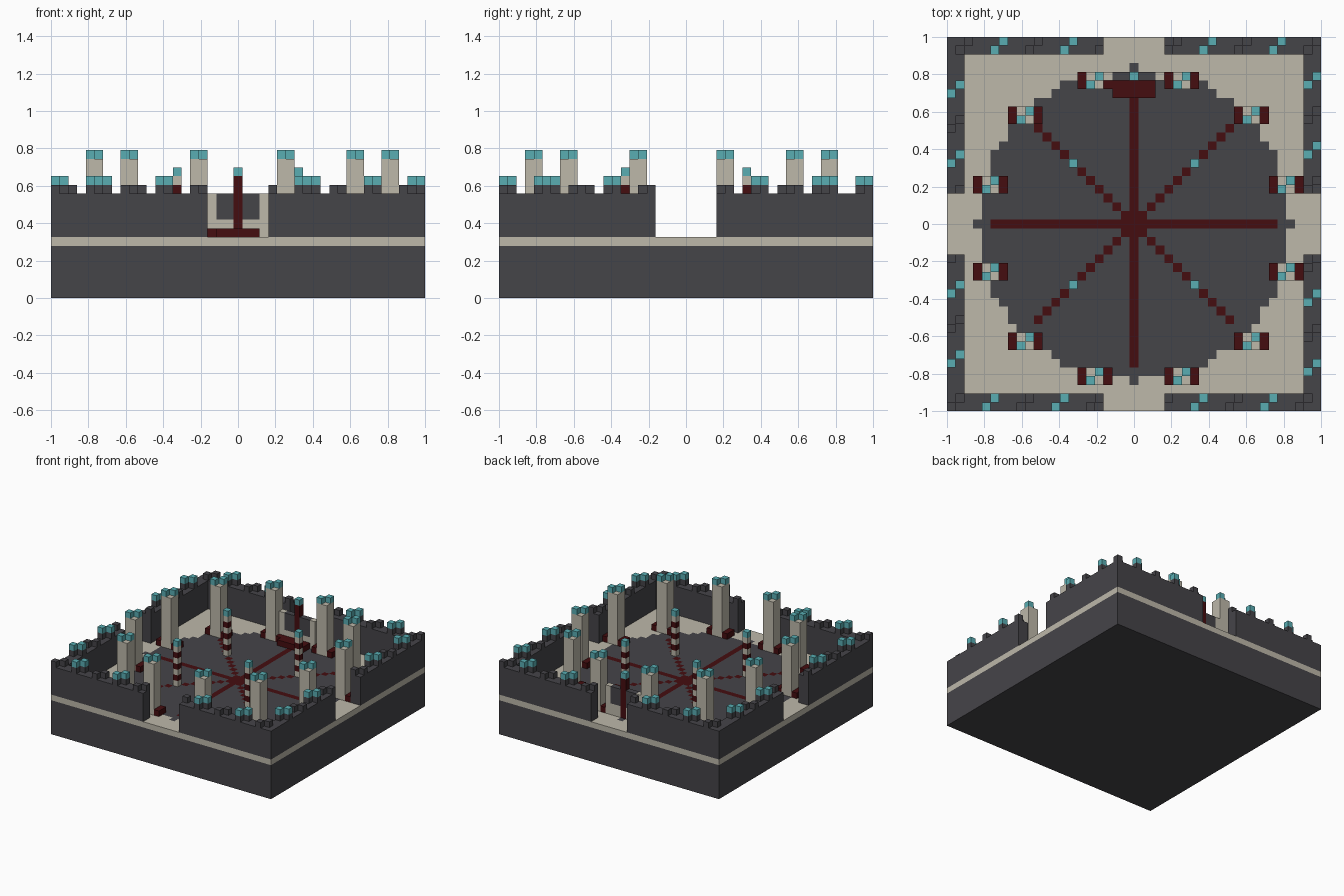
import bpy, bmesh
from mathutils import Matrix, Vector

cube = bpy.data.objects.get("Cube")
if cube:
    bpy.data.objects.remove(cube, do_unlink=True)

N = 43          # blocks along each side
H = N // 2
V = 2 / N       # block size


def material(name, rgb):
    m = bpy.data.materials.new(name)
    m.use_nodes = True
    color = (*rgb, 1)
    m.diffuse_color = color
    bsdf = m.node_tree.nodes["Principled BSDF"]
    bsdf.inputs["Base Color"].default_value = color
    bsdf.inputs["Roughness"].default_value = 0.9
    return m


STONE = material("dark stone", (0.06, 0.058, 0.066))
SAND = material("pale sandstone", (0.51, 0.48, 0.40))
RED = material("deep red", (0.06, 0.004, 0.005))
TEAL = material("teal", (0.10, 0.42, 0.45))


def finish(name, bm, mats):
    bmesh.ops.recalc_face_normals(bm, faces=bm.faces)
    mesh = bpy.data.meshes.new(name)
    bm.to_mesh(mesh)
    bm.free()
    for m in mats:
        mesh.materials.append(m)
    obj = bpy.data.objects.new(name, mesh)
    bpy.context.collection.objects.link(obj)
    return obj


def blocks(name, mat, boxes):
    """Each box is an inclusive block range: x, y and z pairs."""
    bm = bmesh.new()
    for x, y, z in boxes:
        size = [(b - a + 1) * V for a, b in (x, y, z)]
        centre = Vector((sum(x) / 2, sum(y) / 2, sum(z) / 2 + 0.5)) * V
        bmesh.ops.create_cube(bm, size=1, matrix=Matrix.Translation(centre) @ Matrix.Diagonal((*size, 1)))
    return finish(name, bm, [mat])


def one(i):
    return (i, i)


# Foundation
blocks("foundation", STONE, [((-H, H), (-H, H), (0, 5))])


# Floor slab with inlaid disc and spokes
def floor_colour(i, j):
    a, b = abs(i), abs(j)
    if max(a, b) <= 1 or (min(a, b) == 0 and max(a, b) <= 16) or (a == b and a <= 11):
        return 2
    if a * a + b * b <= 320 or (min(a, b) == 0 and max(a, b) == 18):
        return 1
    return 0


bm = bmesh.new()
bmesh.ops.create_grid(bm, x_segments=N, y_segments=N, size=1,
                      matrix=Matrix.Translation((0, 0, 6 * V)))
for f in bm.faces:
    c = f.calc_center_median() / V
    f.material_index = floor_colour(round(c.x), round(c.y))
top = bmesh.ops.extrude_face_region(bm, geom=bm.faces[:])["geom"]
bmesh.ops.translate(bm, vec=(0, 0, V), verts=[g for g in top if isinstance(g, bmesh.types.BMVert)])
finish("floor_slab", bm, [SAND, STONE, RED])

# Outer walls, with a gate in the middle of each side
GATE = 4
walls = []
for s in (-1, 1):
    run = (GATE, H) if s > 0 else (-H, -GATE)
    inner = (GATE, H - 2) if s > 0 else (2 - H, -GATE)
    for t in (-1, 1):
        band = (H - 1, H) if t > 0 else (-H, 1 - H)
        walls.append((run, band, (7, 11)))
        walls.append((band, inner, (7, 11)))
blocks("outer_walls", STONE, walls)

# Battlements: diagonal block pairs every four blocks, alternate pairs capped
merlons, caps = set(), set()


def battlement(first, place):
    """first: lower block of each pair; place: block pair to two cells."""
    for n in first:
        for cell in place(n):
            if GATE <= max(abs(c) for c in cell) <= H and GATE <= min(abs(c) for c in cell):
                merlons.add(cell)
                if n in capped:
                    caps.add(cell)


def steps(start, lo, hi):
    return [n for n in range(lo, hi + 1) if (n - start) % 4 == 0]


capped = {-17, -9, 7, 15}
battlement(steps(-17, -H, H), lambda n: [(n, -H), (n + 1, 1 - H)])
capped = {-16, -8, 8, 16}
battlement(steps(-16, -H, H), lambda n: [(n, H - 1), (n + 1, H)])
capped = {-16, -8, 7, 15}
battlement(steps(-16, -18, -3) + steps(7, 3, 18), lambda n: [(-H, n), (1 - H, n + 1)])
capped = {-17, -9, 8, 16}
battlement(steps(-17, -18, -3) + steps(8, 3, 18), lambda n: [(H - 1, n), (H, n + 1)])
blocks("battlements", STONE, [(one(i), one(j), one(12)) for i, j in sorted(merlons)])
blocks("battlement_caps", TEAL, [(one(i), one(j), one(13)) for i, j in sorted(caps)])

# Ring of twelve pillars with red feet and diagonal caps
shafts, feet, tips = [], [], []
for a, back, front in ((5, 16, -18), (13, 12, -14), (17, 4, -6)):
    for x in (-a, a):
        for y in (back, front):
            shafts.append(((x, x + 1), (y, y + 1), (7, 15)))
            tips += [(one(x + d), one(y + d), one(16)) for d in (0, 1)]
            for fx in (x - 1, x + 2):
                depth = 0 if (fx, y) == (-3, 16) else 1
                feet.append((one(fx), (y, y + depth), one(7)))
blocks("pillar_shafts", SAND, shafts)
blocks("pillar_feet", RED, feet)
blocks("pillar_caps", TEAL, tips)

# Four striped posts on the diagonal spokes
corners = [(x, y) for x in (-7, 7) for y in (-7, 7)]
blocks("post_pale_bands", SAND, [(one(x), one(y), one(k)) for x, y in corners for k in range(7, 14, 2)])
blocks("post_red_bands", RED, [(one(x), one(y), one(k)) for x, y in corners for k in range(8, 13, 2)])
blocks("post_caps", TEAL, [(one(x), one(y), one(14)) for x, y in corners])

# Back gate screen with dais and mast
blocks("screen_frame", SAND, [(one(s * 3), one(17), (7, 11)) for s in (-1, 1)]
       + [((1, 2), one(17), (7, 8)), ((-2, -1), one(17), (7, 8))])
blocks("screen_panel", STONE, [((1, 2), one(17), (9, 11)), ((-2, -1), one(17), (9, 11))])
blocks("dais", RED, [((-2, 2), (15, 16), one(7))])
blocks("mast", RED, [(one(0), one(17), (7, 13))])
blocks("mast_cap", TEAL, [(one(0), one(17), one(14))])
